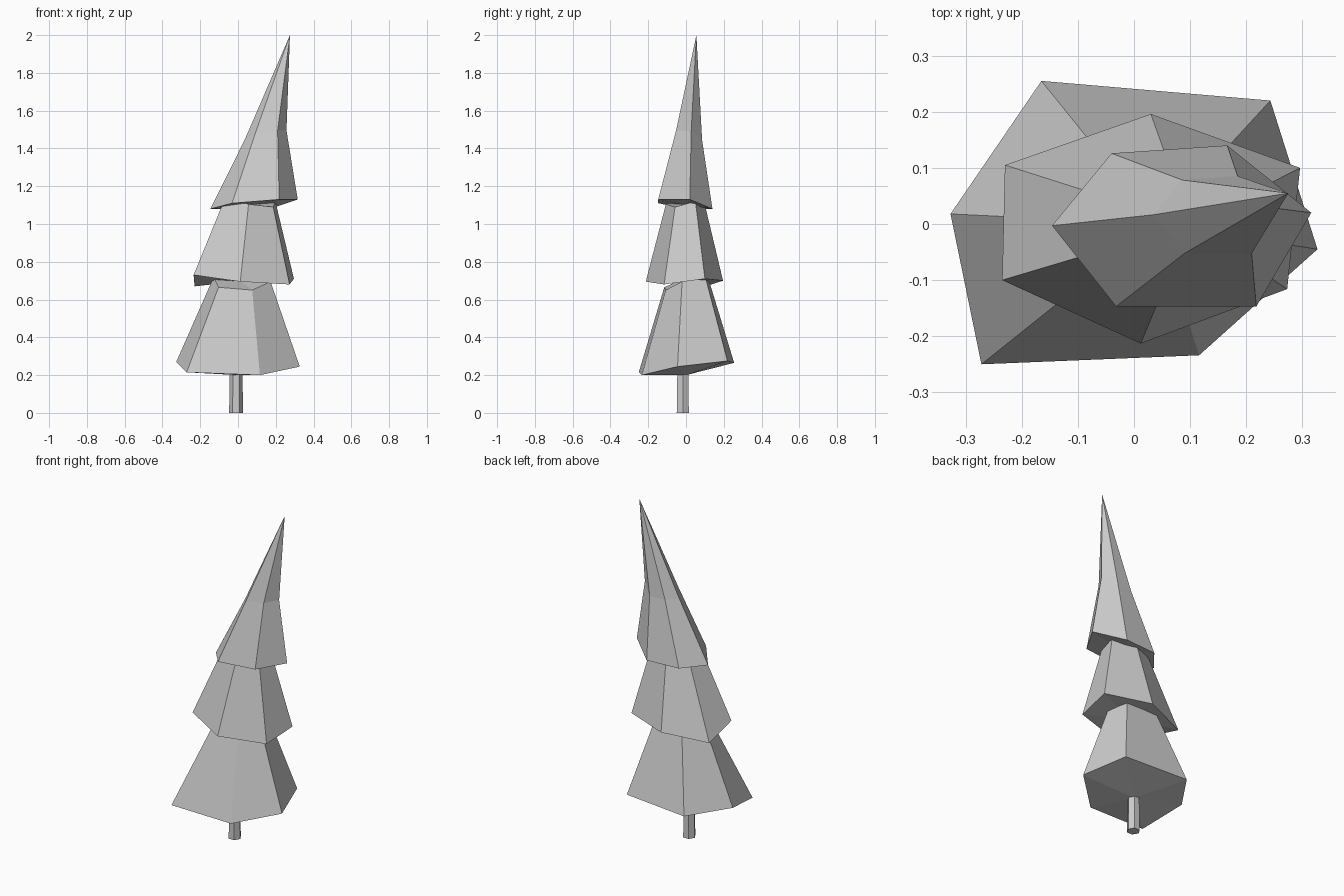
import bpy
import math
from mathutils import Vector

default_cube = bpy.data.objects.get("Cube")
if default_cube:
    bpy.data.objects.remove(default_cube, do_unlink=True)

# Single plain grey for the whole tree
grey = bpy.data.materials.new("plain grey")
grey.use_nodes = True
colour = (0.6, 0.6, 0.6, 1)
grey.diffuse_color = colour
grey.node_tree.nodes["Principled BSDF"].inputs["Base Color"].default_value = colour


def make_part(name, rings, base, tip):
    """Skin a stack of equal rings, closed by a fan to a base and a tip point."""
    sides = len(rings[0])
    verts = [Vector(point) for ring in rings for point in ring]
    base_index = len(verts)
    tip_index = base_index + 1
    verts += [Vector(base), Vector(tip)]
    last = (len(rings) - 1) * sides
    faces = []
    for i in range(sides):
        j = (i + 1) % sides
        faces.append((j, i, base_index))
        for row in range(0, last, sides):
            faces.append((row + i, row + j, row + sides + j, row + sides + i))
        faces.append((last + i, last + j, tip_index))
    mesh = bpy.data.meshes.new(name)
    mesh.from_pydata(verts, [], faces)
    mesh.materials.append(grey)
    mesh.update()
    part = bpy.data.objects.new(name, mesh)
    bpy.context.collection.objects.link(part)
    return part


def centre(ring):
    return sum((Vector(p) for p in ring), Vector()) / len(ring)


def make_tier(name, skirt, scale, shift, base=None, tip=None):
    """Foliage tier: an uneven skirt and a shrunken, shifted copy of it above."""
    upper = [Vector((x * scale, y * scale, z)) + Vector(shift) for x, y, z in skirt]
    make_part(name, [skirt, upper], base or centre(skirt), tip or centre(upper))


# Trunk: slim six-sided post, slightly tapered
def trunk_ring(radius, z):
    angles = [math.tau * i / 6 for i in range(6)]
    return [(radius * math.cos(a) - 0.01, radius * math.sin(a) - 0.017, z) for a in angles]


trunk = [trunk_ring(0.037, 0), trunk_ring(0.032, 0.3)]
make_part("trunk", trunk, centre(trunk[0]), centre(trunk[1]))

# Foliage skirts, each counter-clockwise from the right-hand side
make_tier(
    "lower_foliage",
    skirt=[(0.327, -0.045, 0.245), (0.243, 0.22, 0.275), (-0.165, 0.255, 0.265),
           (-0.327, 0.018, 0.27), (-0.272, -0.25, 0.215), (0.116, -0.234, 0.2)],
    scale=0.46, shift=(0.022, 0, 0.45), base=(0, 0, 0.2))

make_tier(
    "middle_foliage",
    skirt=[(0.296, 0.1, 0.71), (0.03, 0.196, 0.7), (-0.23, 0.105, 0.67),
           (-0.235, -0.1, 0.73), (0.012, -0.213, 0.695), (0.273, -0.116, 0.68)],
    scale=0.5, shift=(0.05, 0, 0.41))

# Top tier rises to the leaning tip
make_tier(
    "top_foliage",
    skirt=[(0.316, 0.02, 1.13), (0.166, 0.14, 1.08), (-0.04, 0.126, 1.08),
           (-0.146, -0.003, 1.08), (-0.032, -0.147, 1.11), (0.218, -0.147, 1.13)],
    scale=0.48, shift=(0.105, 0.018, 0.365), tip=(0.275, 0.055, 2))
